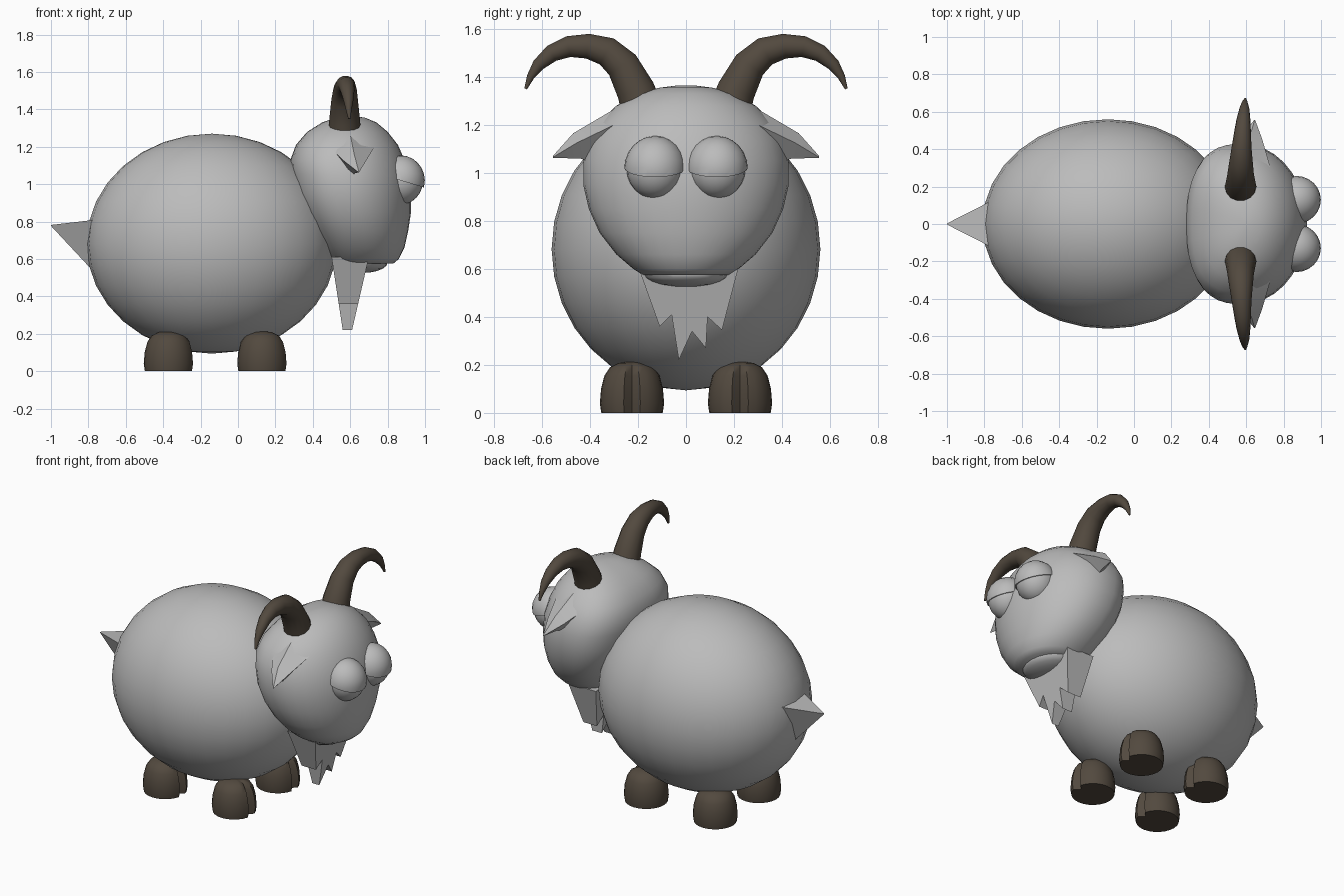
import bpy, bmesh, math
from mathutils import Vector

if "Cube" in bpy.data.objects:
    bpy.data.objects.remove(bpy.data.objects["Cube"])


def material(name, rgb):
    m = bpy.data.materials.new(name)
    m.diffuse_color = (*rgb, 1)
    m.use_nodes = True
    m.node_tree.nodes["Principled BSDF"].inputs["Base Color"].default_value = m.diffuse_color
    return m


GREY = material("wool_grey", (0.5, 0.5, 0.5))
BROWN = material("horn_brown", (0.085, 0.067, 0.049))


def finish(name, bm, mat, angle=45):
    bmesh.ops.recalc_face_normals(bm, faces=bm.faces)
    me = bpy.data.meshes.new(name)
    bm.to_mesh(me)
    bm.free()
    me.materials.append(mat)
    ob = bpy.data.objects.new(name, me)
    bpy.context.collection.objects.link(ob)
    bpy.ops.object.select_all(action='DESELECT')
    bpy.context.view_layer.objects.active = ob
    ob.select_set(True)
    bpy.ops.object.shade_smooth_by_angle(angle=math.radians(angle))
    return ob


def loft(name, rings, mat, angle=45):
    """Skin a list of equal-length closed rings and cap both ends."""
    bm = bmesh.new()
    vs = [[bm.verts.new(p) for p in r] for r in rings]
    n = len(vs[0])
    for a, b in zip(vs, vs[1:]):
        for i in range(n):
            bm.faces.new((a[i], a[(i + 1) % n], b[(i + 1) % n], b[i]))
    bm.faces.new(vs[0])
    bm.faces.new(vs[-1])
    return finish(name, bm, mat, angle)


def ellipsoid(name, c, r, mat, seg=32, cut=None):
    bm = bmesh.new()
    bmesh.ops.create_uvsphere(bm, u_segments=seg, v_segments=seg // 2, radius=1)
    for v in bm.verts:
        v.co = Vector((v.co.x * r[0] + c[0], v.co.y * r[1] + c[1], v.co.z * r[2] + c[2]))
    if cut:  # keep only the side the plane normal points away from
        geom = bm.verts[:] + bm.edges[:] + bm.faces[:]
        bmesh.ops.bisect_plane(bm, geom=geom, plane_co=cut[0], plane_no=cut[1], clear_outer=True)
        bmesh.ops.holes_fill(bm, edges=[e for e in bm.edges if e.is_boundary], sides=0)
    return finish(name, bm, mat)


# Body
ellipsoid("body", (-0.14, 0, 0.682), (0.67, 0.56, 0.588), GREY)

# Head: rounded rings (z, back x, front x, half width), squarer at the back
HEAD = [(0.575, 0.52, 0.83, 0.18), (0.60, 0.49, 0.86, 0.22), (0.66, 0.45, 0.89, 0.29),
        (0.75, 0.39, 0.91, 0.36), (0.85, 0.335, 0.925, 0.405), (0.95, 0.30, 0.925, 0.428),
        (1.05, 0.285, 0.915, 0.428), (1.13, 0.28, 0.89, 0.408), (1.21, 0.31, 0.855, 0.365),
        (1.28, 0.37, 0.80, 0.29), (1.33, 0.45, 0.74, 0.20), (1.355, 0.52, 0.68, 0.11),
        (1.365, 0.58, 0.62, 0.03)]
rings = []
for z, xb, xf, hw in HEAD:
    xc, ring = 0.55 * xb + 0.45 * xf, []
    for i in range(36):
        a = math.tau * i / 36
        c, s = math.cos(a), math.sin(a)
        p = 2 / (2.0 if c > 0 else 2.5)
        rx = xf - xc if c > 0 else xc - xb
        ring.append((xc + math.copysign(abs(c) ** p, c) * rx,
                     math.copysign(abs(s) ** p, s) * hw, z))
    rings.append(ring)
loft("head", rings, GREY)

# Lower lip
ellipsoid("lower_lip", (0.66, 0, 0.58), (0.14, 0.18, 0.055), GREY, 20)

# Beard: jagged outline (y, z), getting thinner toward the tips
BEARD = [(-0.20, 0.61), (-0.11, 0.36), (-0.06, 0.41), (-0.03, 0.22), (0.025, 0.34),
         (0.083, 0.27), (0.09, 0.40), (0.15, 0.345), (0.22, 0.61)]


def beard_ring(x_root, x_tip):
    return [(x_tip + (x_root - x_tip) * (z - 0.22) / 0.39, y, z) for y, z in BEARD]


loft("beard", [beard_ring(0.50, 0.56), beard_ring(0.70, 0.61)], GREY, 30)

# Tail
loft("tail", [[(-0.76, 0.125, 0.81), (-0.76, -0.125, 0.81), (-0.77, 0, 0.53)],
              [(-1.0, 0.003, 0.782), (-1.0, -0.003, 0.782), (-1.0, 0, 0.777)]], GREY, 30)

# Horn path in (x, y, z, radius)
HORN = [(0.57, 0.185, 1.27, 0.088), (0.57, 0.21, 1.345, 0.082), (0.57, 0.265, 1.45, 0.071),
        (0.572, 0.33, 1.506, 0.063), (0.575, 0.41, 1.528, 0.053), (0.58, 0.49, 1.526, 0.045),
        (0.585, 0.56, 1.498, 0.037), (0.59, 0.615, 1.45, 0.027), (0.592, 0.648, 1.40, 0.016),
        (0.595, 0.668, 1.35, 0.006)]

for s, side in ((-1, "right"), (1, "left")):
    # Horns
    rings = []
    for i, (x, y, z, r) in enumerate(HORN):
        a, b = HORN[max(i - 1, 0)], HORN[min(i + 1, len(HORN) - 1)]
        t = Vector((0, b[1] - a[1], b[2] - a[2])).normalized()
        ring = []
        for k in range(14):
            q = math.tau * k / 14
            c, d = math.cos(q) * r, math.sin(q) * r
            ring.append((x + c, s * (y - t.z * d), z + t.y * d))
        rings.append(ring)
    loft(side + "_horn", rings, BROWN)

    # Ears: diamond section narrowing to a drooping tip
    root = [(0.49, 0.33, 1.20), (0.60, 0.30, 1.265), (0.73, 0.30, 1.20), (0.61, 0.38, 1.04)]
    mid = [(0.565, 0.46, 1.125), (0.62, 0.47, 1.165), (0.685, 0.455, 1.125), (0.625, 0.44, 1.06)]
    tip = [(0.642, 0.555, 1.065), (0.645, 0.555, 1.07), (0.648, 0.555, 1.065), (0.645, 0.555, 1.062)]
    loft(side + "_ear", [[(x, s * y, z) for x, y, z in r] for r in (root, mid, tip)], GREY, 40)

    # Eyes with a slightly larger upper lid
    c = (0.868, s * 0.129, 1.02)
    ellipsoid(side + "_eyeball", c, (0.122, 0.119, 0.13), GREY, 24)
    ellipsoid(side + "_eyelid", c, (0.131, 0.128, 0.134), GREY, 24,
              ((c[0], c[1], 1.02), (-0.3, 0, -1)))

    # Hooves: domed, flat underneath, notched at the front
    for fx, end in ((0.13, "front"), (-0.37, "rear")):
        rings = []
        for z, r in ((0, 0.128), (0.04, 0.134), (0.10, 0.129), (0.155, 0.115),
                     (0.19, 0.092), (0.208, 0.055), (0.213, 0.015)):
            ring = []
            for k in range(24):
                q = math.tau * k / 24
                f = 0.72 if k == 0 else 1.0
                ring.append((fx + math.cos(q) * r * f, s * 0.225 + math.sin(q) * r * f, z))
            rings.append(ring)
        loft(f"{end}_{side}_hoof", rings, BROWN)
